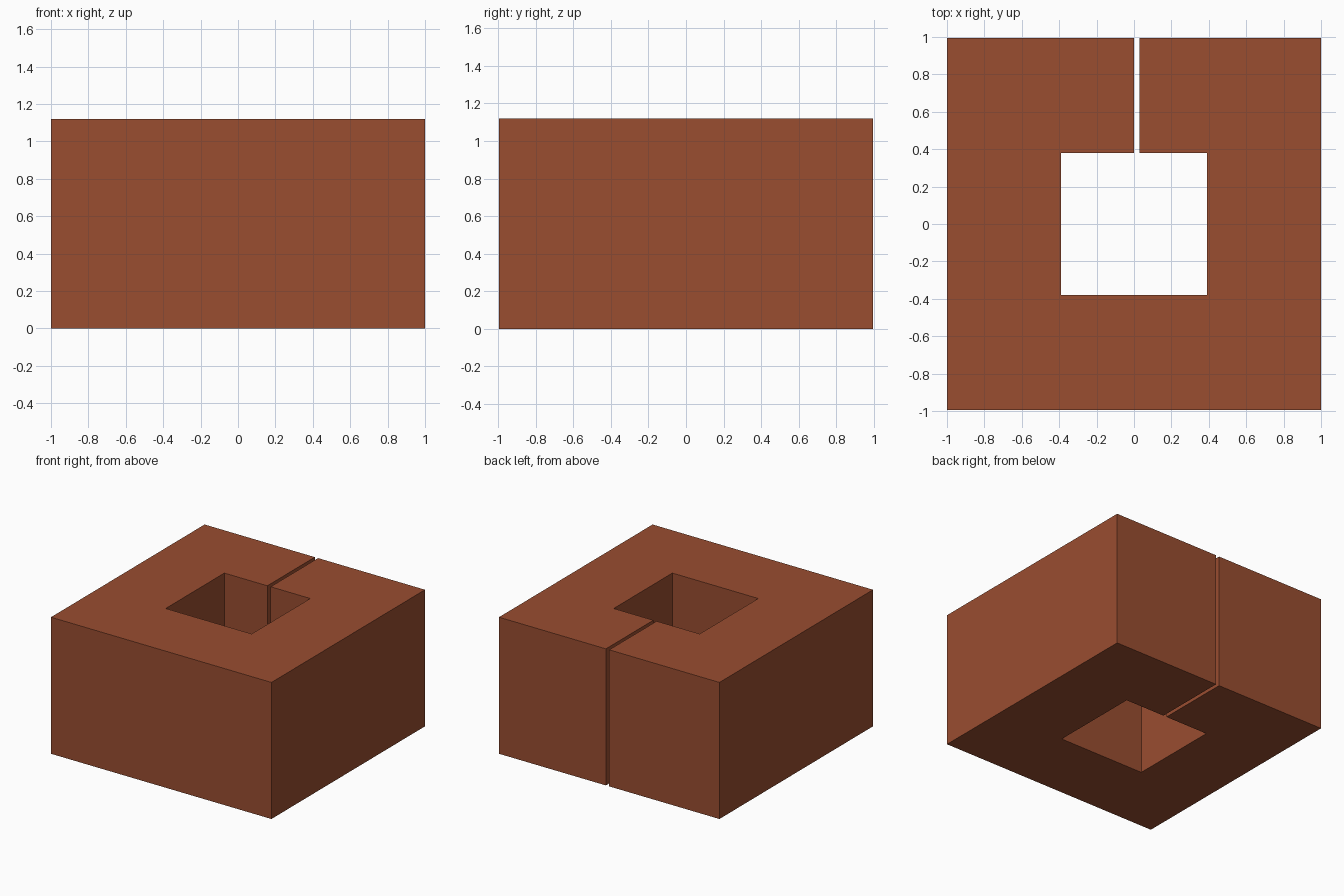
import bpy, bmesh

if "Cube" in bpy.data.objects:
    bpy.data.objects.remove(bpy.data.objects["Cube"])

HEIGHT = 1.12
HALF_X, HALF_Y = 1.0, 0.995

# C-shaped plan: square block, square central shaft, narrow slot out the back
profile = [
    (0.0, HALF_Y), (-HALF_X, HALF_Y), (-HALF_X, -HALF_Y),
    (HALF_X, -HALF_Y), (HALF_X, HALF_Y), (0.03, HALF_Y),
    (0.03, 0.38), (0.39, 0.38), (0.39, -0.38),
    (-0.39, -0.38), (-0.39, 0.38), (0.0, 0.38),
]

# Extrude the plan straight up
bm = bmesh.new()
base = bm.faces.new([bm.verts.new((x, y, 0)) for x, y in profile])
top = bmesh.ops.extrude_face_region(bm, geom=[base], use_keep_orig=True)
bmesh.ops.translate(bm, vec=(0, 0, HEIGHT),
                    verts=[g for g in top["geom"] if isinstance(g, bmesh.types.BMVert)])
bmesh.ops.recalc_face_normals(bm, faces=bm.faces)

mesh = bpy.data.meshes.new("slotted_block")
bm.to_mesh(mesh)
bm.free()
block = bpy.data.objects.new("slotted_block", mesh)
bpy.context.collection.objects.link(block)

# Rust-coloured clay
clay = bpy.data.materials.new("rust_clay")
clay.diffuse_color = (0.32, 0.075, 0.03, 1)
clay.use_nodes = True
clay.node_tree.nodes["Principled BSDF"].inputs["Base Color"].default_value = clay.diffuse_color
mesh.materials.append(clay)
